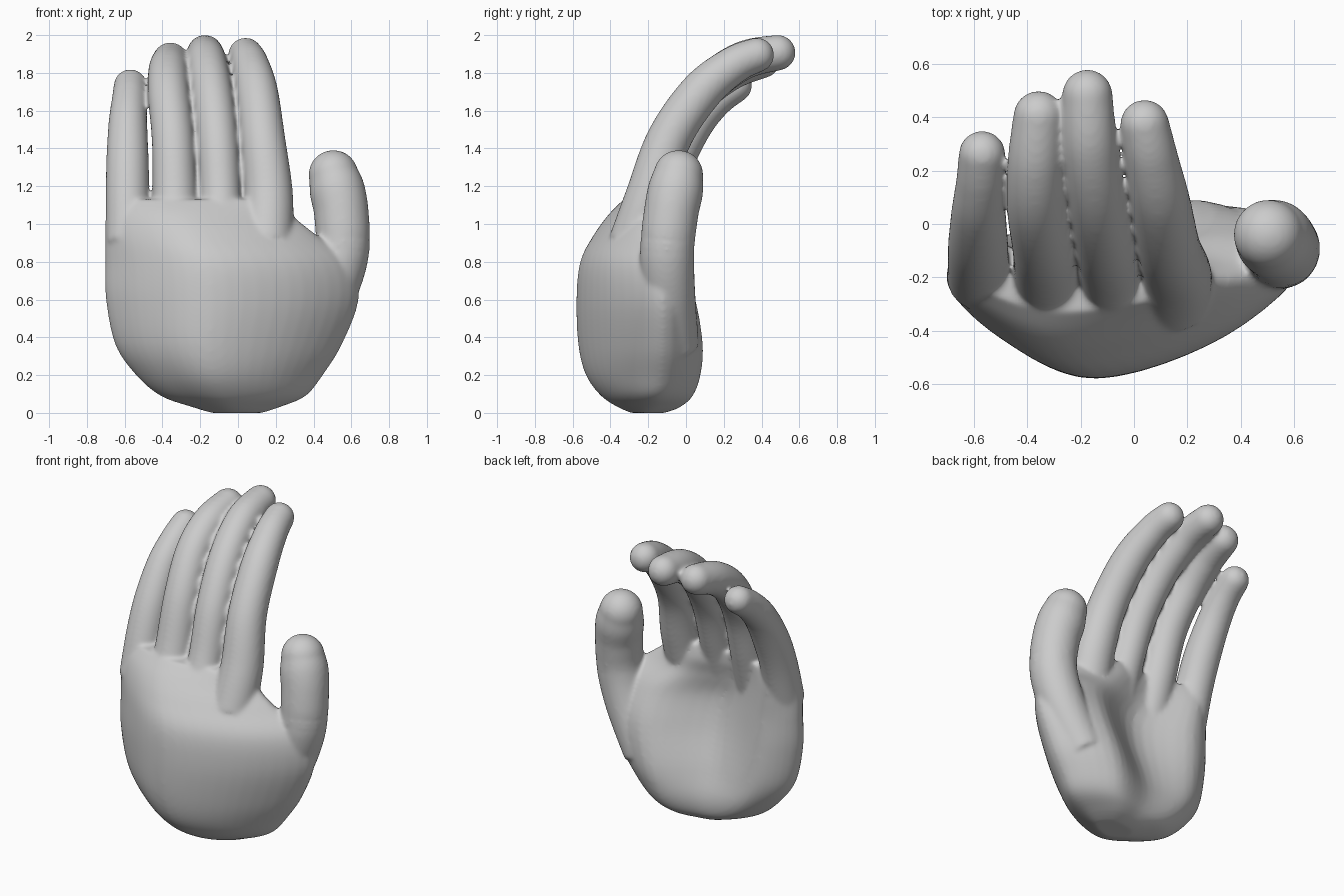
import bpy, bmesh, math
from mathutils import Vector

if "Cube" in bpy.data.objects:
    bpy.data.objects.remove(bpy.data.objects["Cube"])


def spline(pts, n, closed=False):
    """Catmull-Rom samples through points of any dimension."""
    count = len(pts)
    get = (lambda i: pts[i % count]) if closed else (lambda i: pts[max(0, min(count - 1, i))])
    out = []
    for i in range(count if closed else count - 1):
        for k in range(n):
            t = k / n
            out.append([0.5 * (2 * b + (c - a) * t + (2 * a - 5 * b + 4 * c - d) * t * t
                               + (3 * b - a - 3 * c + d) * t ** 3)
                        for a, b, c, d in zip(get(i - 1), get(i), get(i + 1), get(i + 2))])
    if not closed:
        out.append(list(pts[-1]))
    return out


def loft(bm, rings):
    """Skin closed rings and cap both ends."""
    vs = [[bm.verts.new(p) for p in r] for r in rings]
    for a, b in zip(vs, vs[1:]):
        for i in range(len(a)):
            j = (i + 1) % len(a)
            bm.faces.new((a[i], a[j], b[j], b[i]))
    bm.faces.new(vs[0][::-1])
    bm.faces.new(vs[-1])


def digit(bm, path):
    """Tapered tube along (x, y, z, radius) points with a round tip."""
    pts = spline(path, 8)
    pos = [Vector(p[:3]) for p in pts]
    rad = [p[3] for p in pts]
    dirs = [(pos[min(i + 1, len(pos) - 1)] - pos[max(i - 1, 0)]).normalized()
            for i in range(len(pos))]
    tip, r, d = pos[-1], rad[-1], dirs[-1]
    for k in range(1, 8):
        a = k * math.radians(12)
        pos.append(tip + d * r * math.sin(a))
        rad.append(r * math.cos(a))
        dirs.append(d)
    rings = []
    for p, r, d in zip(pos, rad, dirs):
        q = d.to_track_quat('Z', 'X')
        rings.append([p + q @ Vector((r * math.cos(a), r * math.sin(a), 0))
                      for a in (math.tau * k / 28 for k in range(28))])
    loft(bm, rings)


bm = bmesh.new()

# palm: z, left x, right x, left y, right y, back y, thumb mound y, hollow y, little-finger mound y
palm = [
    (0.00, -0.14, 0.13, -0.21, -0.20, -0.29, -0.12, -0.12, -0.14),
    (0.03, -0.24, 0.22, -0.21, -0.17, -0.36, -0.04, -0.05, -0.09),
    (0.09, -0.41, 0.36, -0.21, -0.15, -0.45, 0.03, -0.01, -0.06),
    (0.20, -0.54, 0.45, -0.21, -0.13, -0.53, 0.075, -0.01, -0.04),
    (0.36, -0.65, 0.55, -0.21, -0.12, -0.57, 0.09, -0.06, -0.04),
    (0.60, -0.70, 0.64, -0.21, -0.12, -0.58, 0.05, -0.14, -0.05),
    (0.80, -0.705, 0.60, -0.20, -0.15, -0.56, -0.03, -0.18, -0.06),
    (0.94, -0.705, 0.42, -0.20, -0.20, -0.49, -0.10, -0.17, -0.06),
    (1.05, -0.70, 0.29, -0.18, -0.21, -0.41, -0.11, -0.15, -0.06),
    (1.13, -0.67, 0.26, -0.17, -0.21, -0.33, -0.13, -0.14, -0.08),
]
rings = []
for z, xl, xr, yl, yr, yb, yt, yh, yp in spline(palm, 5):
    def at(f):
        return xl + (xr - xl) * f
    outline = [(xl, yl), (at(0.16), yl + (yb - yl) * 0.62), (at(0.42), yb),
               (at(0.78), yr + (yb - yr) * 0.65), (xr, yr), (at(0.75), yt),
               (at(0.43), yh), (at(0.14), yp)]
    rings.append([(x, y, z) for x, y in spline(outline, 6, True)])
loft(bm, rings)

# four fingers and the thumb
digits = {
    "index": [(0.15, -0.27, 0.90, 0.14), (0.162, -0.19, 1.15, 0.13), (0.132, -0.09, 1.45, 0.118),
              (0.10, 0.08, 1.70, 0.112), (0.065, 0.25, 1.84, 0.10), (0.04, 0.375, 1.895, 0.092)],
    "middle": [(-0.09, -0.29, 0.90, 0.12), (-0.093, -0.20, 1.15, 0.108), (-0.11, -0.09, 1.45, 0.108),
               (-0.138, 0.08, 1.70, 0.107), (-0.165, 0.29, 1.86, 0.103), (-0.175, 0.485, 1.907, 0.095)],
    "ring": [(-0.33, -0.27, 0.90, 0.125), (-0.334, -0.19, 1.15, 0.117), (-0.345, -0.09, 1.45, 0.112),
             (-0.367, 0.06, 1.68, 0.11), (-0.37, 0.23, 1.81, 0.105), (-0.358, 0.405, 1.867, 0.095)],
    "little": [(-0.58, -0.21, 0.90, 0.12), (-0.585, -0.14, 1.15, 0.115), (-0.585, -0.06, 1.35, 0.112),
               (-0.583, 0.05, 1.54, 0.102), (-0.575, 0.16, 1.66, 0.093), (-0.57, 0.262, 1.732, 0.088)],
    "thumb": [(0.34, -0.06, 0.35, 0.13), (0.48, -0.09, 0.62, 0.14), (0.55, -0.10, 0.85, 0.145),
              (0.548, -0.08, 1.05, 0.145), (0.525, -0.055, 1.18, 0.147), (0.505, -0.04, 1.26, 0.132)],
}
for path in digits.values():
    digit(bm, path)

bmesh.ops.recalc_face_normals(bm, faces=bm.faces)
mesh = bpy.data.meshes.new("hand")
bm.to_mesh(mesh)
bm.free()
hand = bpy.data.objects.new("hand", mesh)
bpy.context.collection.objects.link(hand)

# fuse palm and digits into one soft skin
fuse = hand.modifiers.new("fuse", 'REMESH')
fuse.mode = 'VOXEL'
fuse.voxel_size = 0.012
fuse.use_smooth_shade = True
soften = hand.modifiers.new("soften", 'SMOOTH')
soften.factor = 0.5
soften.iterations = 12
